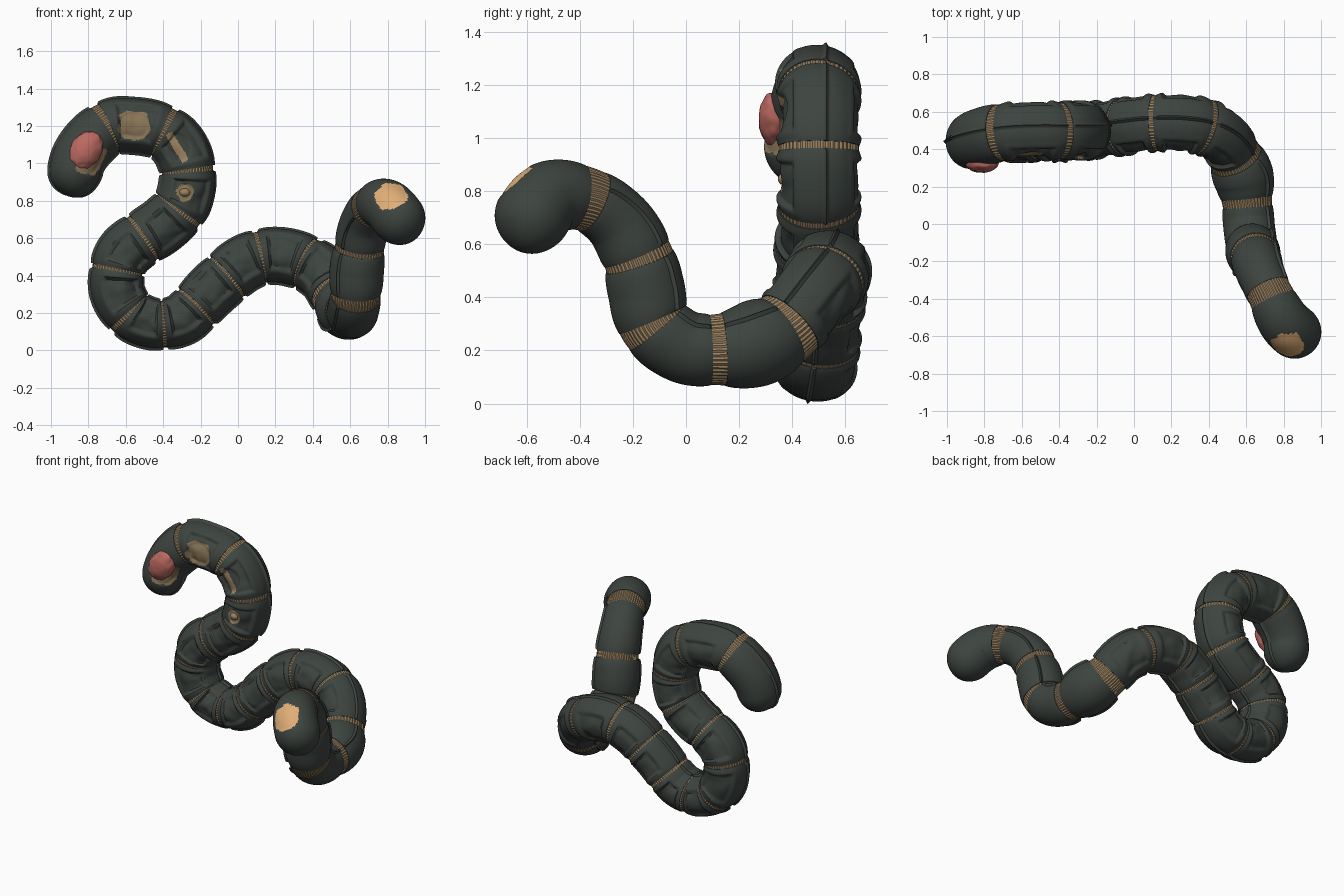
import bpy, math
from mathutils import Vector, noise

if "Cube" in bpy.data.objects:
    bpy.data.objects.remove(bpy.data.objects["Cube"])

# ---------- colours ----------
def mat(name, rgb):
    m = bpy.data.materials.new(name)
    m.diffuse_color = (*rgb, 1)
    m.use_nodes = True
    m.node_tree.nodes["Principled BSDF"].inputs["Base Color"].default_value = m.diffuse_color
    return m

DARK = mat("dark_shell", (0.047, 0.058, 0.051))
TAN = mat("tan_tissue", (0.33, 0.225, 0.12))
FLOOR = mat("dull_brown", (0.25, 0.18, 0.095))
PINK = mat("pink_flesh", (0.50, 0.14, 0.12))
ORANGE = mat("pale_orange", (0.74, 0.42, 0.18))

# ---------- centre line: joint, middle, joint, middle ... ----------
POINTS = [Vector(p) for p in (
    (-.885, .425, .82), (-.85, .455, 1.03), (-.705, .49, 1.185), (-.55, .50, 1.20),
    (-.40, .50, 1.165), (-.31, .50, 1.08), (-.27, .50, .96), (-.28, .50, .84),
    (-.32, .50, .75), (-.41, .50, .665), (-.51, .49, .60), (-.605, .485, .525),
    (-.645, .485, .43), (-.645, .485, .31), (-.58, .485, .20), (-.49, .485, .15),
    (-.40, .485, .14), (-.30, .49, .165), (-.225, .50, .23), (-.14, .51, .32),
    (-.06, .52, .39), (.02, .53, .455), (.12, .54, .498), (.24, .54, .503),
    (.37, .52, .465), (.47, .465, .395), (.535, .37, .285), (.585, .25, .222),
    (.605, .115, .203), (.615, -.01, .215), (.63, -.12, .30), (.635, -.15, .43),
    (.65, -.18, .55), (.675, -.255, .685), (.73, -.38, .77), (.81, -.53, .765),
    (.935, -.635, .60))]
END = len(POINTS) - 1
SUB = 30

def curve_point(t):
    i = min(int(t), END - 1)
    f = t - i
    b, c = POINTS[i], POINTS[i + 1]
    a = POINTS[i - 1] if i else 2 * b - c
    d = POINTS[i + 2] if i + 2 <= END else 2 * c - b
    return 0.5 * (2 * b + (c - a) * f + (2 * a - 5 * b + 4 * c - d) * f * f
                  + (3 * b - a - 3 * c + d) * f ** 3)

# frames carried along the line without twist
POS = [curve_point(i / SUB) for i in range(END * SUB + 1)]
TAN_DIR, NORMAL, LENGTH = [], [], [0.0]
n = Vector((0, -1, 0))
for i, p in enumerate(POS):
    t = (POS[min(i + 1, len(POS) - 1)] - POS[max(i - 1, 0)]).normalized()
    n = (n - t * n.dot(t)).normalized()
    TAN_DIR.append(t)
    NORMAL.append(n)
    if i:
        LENGTH.append(LENGTH[-1] + (p - POS[i - 1]).length)

def lerp_at(values, t):
    x = max(0, min(t * SUB, len(values) - 1.001))
    i = int(x)
    return values[i] + (values[i + 1] - values[i]) * (x - i)

def smooth(x):
    x = max(0, min(1, x))
    return x * x * (3 - 2 * x)

def radii(t):
    # flattened body becomes round toward the raised end
    k = max(0, min(1, (t - 24) / 3))
    side = .145 - .014 * math.exp(-((t - 16) / 3) ** 2)
    tail = (.137 + .026 * math.exp(-((t - 26.8) / .9) ** 2)
            + .008 * math.exp(-((t - 31) / 1) ** 2)
            - .012 * math.exp(-((t - 33.5) / .9) ** 2) + .006 * smooth(t - 34.3))
    rn, rb = .16 * (1 - k) + tail * k, side * (1 - k) + tail * k
    slim = 1 - .06 * smooth((2 - t) / 1.5)
    # rounded caps at both ends
    d = min(lerp_at(LENGTH, t), LENGTH[-1] - lerp_at(LENGTH, t))
    cap = slim * math.sqrt(max(0.0, 1 - max(0, 1 - d / .15) ** 2))
    return rn * cap, rb * cap

def ring_mesh(name, ts, around, shape, mats, paint=None):
    """Skin rings along the line; shape(i, t, angle, j) gives (scale, offset)."""
    verts, faces = [], []
    for i, t in enumerate(ts):
        p, d, nn = lerp_at(POS, t), lerp_at(TAN_DIR, t), lerp_at(NORMAL, t)
        b = d.cross(nn)
        rn, rb = radii(t)
        for j in range(around):
            a = 2 * math.pi * j / around
            s, off = shape(i, t, a, j)
            c, e = math.cos(a), math.sin(a)
            verts.append(p + nn * c * max(0, rn * s + off) + b * e * max(0, rb * s + off))
    for i in range(len(ts) - 1):
        for j in range(around):
            k = (j + 1) % around
            faces.append((i * around + j, i * around + k,
                          (i + 1) * around + k, (i + 1) * around + j))
    faces.append(tuple(reversed(range(around))))
    faces.append(tuple(range((len(ts) - 1) * around, len(ts) * around)))
    me = bpy.data.meshes.new(name)
    me.from_pydata(verts, [], faces)
    for m in mats:
        me.materials.append(m)
    if paint:
        for f in me.polygons:
            f.material_index = paint(f.center)
    me.shade_smooth()
    me.set_sharp_from_angle(angle=math.radians(38))
    ob = bpy.data.objects.new(name, me)
    bpy.context.collection.objects.link(ob)
    return ob

SEGMENTS = END // 2

def gap(joint):
    return {13: .18, 14: .19, 15: .13, 16: .12, 17: .21}.get(joint, .075)

# ---------- ribbed collars showing between the shells ----------
def collar_shape(i, t, a, j):
    return .93 + (.013 if j % 2 else -.013), 0

for k in range(1, SEGMENTS):
    w = gap(k) + .1
    ring_mesh(f"joint_collar_{k:02d}", [2 * k - w + i * w / 4 for i in range(9)],
              96, collar_shape, [TAN])

# ---------- coloured openings: segment -> centre, radius, material ----------
OPENINGS = {
    0: ((-.79, .32, 1.03), .098, FLOOR),
    1: ((-.555, .35, 1.205), .090, FLOOR),
    2: ((-.325, .35, 1.085), .088, TAN),
    3: ((-.285, .35, .845), .050, FLOOR),
    17: ((.820, -.635, .815), .095, ORANGE),
}

def shell(k):
    first, last = k == 0, k == SEGMENTS - 1
    hole = OPENINGS.get(k)
    around, steps = (160, 64) if hole else (96, 28)
    t0 = 0.0 if first else 2 * k + gap(k)
    t1 = float(END) if last else 2 * k + 2 - gap(k + 1)
    us = [i / steps for i in range(steps + 1)]
    if first:
        us = [u ** 1.6 for u in us]
    if last:
        us = [1 - (1 - u) ** 1.6 for u in us]
    # doubled end rings turn the rim inward
    us = ([] if first else [0]) + us + ([] if last else [1])
    ts = [t0 + (t1 - t0) * u for u in us]

    def shape(i, t, a, j):
        u = us[i]
        if (i == 0 and not first) or (i == len(us) - 1 and not last):
            return .86, 0
        e = abs(2 * u - 1)
        if (first and u < .5) or (last and u > .5):
            e = 0
        s, off = 1.005 - .05 * e ** 5, 0
        # raised seam on both edges of the body
        edge = abs(math.pi / 2 - abs(math.pi - a))
        if not last and u > .004:
            off += .013 * max(0, 1 - edge / .065)
        # sunken side panels, front and weaker behind
        if 1 <= k <= 12:
            w = min(a, 2 * math.pi - a)
            depth = 1 if w < math.pi / 2 else .8
            w = min(w, math.pi - w)
            q = max(abs(u - .5) / .36, w / .78)
            m = smooth((1 - q) / .2)
            wave = noise.noise(lerp_at(POS, t) * 14 + Vector((math.cos(a), math.sin(a), k)) * 2)
            off += depth * m * (-.016 + .010 * wave) + .002 * smooth(1 - abs(q - 1.1) / .2)
        # dip below a coloured opening
        if hole:
            nn = lerp_at(NORMAL, t)
            b = lerp_at(TAN_DIR, t).cross(nn)
            rn, rb = radii(t)
            p = lerp_at(POS, t) + nn * rn * math.cos(a) + b * rb * math.sin(a)
            q = (p - Vector(hole[0])).length / hole[1]
            off -= (.004 if last else .009) * smooth((1.05 - q) / .25)
        return s, off

    def paint(c):
        if not hole:
            return 0
        d = c - Vector(hole[0])
        ragged = 1 + .2 * noise.noise(c * 25)
        if k == 2:      # narrow slit along the segment
            return int(d.length < hole[1] and abs(d.x * .85 + d.z * .52) < .020 * ragged)
        return int(d.length < hole[1] * ragged * .97)

    name = "front_end" if first else "raised_end" if last else f"shell_segment_{k:02d}"
    ring_mesh(name, ts, around, shape, [DARK, hole[2] if hole else TAN], paint)

for k in range(SEGMENTS):
    shell(k)

# ---------- lumpy pink bulb and small bead set in the openings ----------
def blob(name, loc, scale, tilt, material, lumps):
    bpy.ops.mesh.primitive_uv_sphere_add(segments=48, ring_count=28, radius=1)
    ob = bpy.context.object
    ob.name = name
    for v in ob.data.vertices:
        v.co *= 1 + lumps * noise.noise(v.co * 3.5)
    ob.scale, ob.location = scale, loc
    ob.rotation_euler = (0, math.radians(tilt), 0)
    ob.data.materials.append(material)
    ob.data.shade_smooth()

blob("pink_bulb", (-.815, .335, 1.07), (.082, .062, .112), 35, PINK, .07)
blob("small_bead", (-.285, .366, .845), (.028, .02, .022), 0, TAN, 0)
